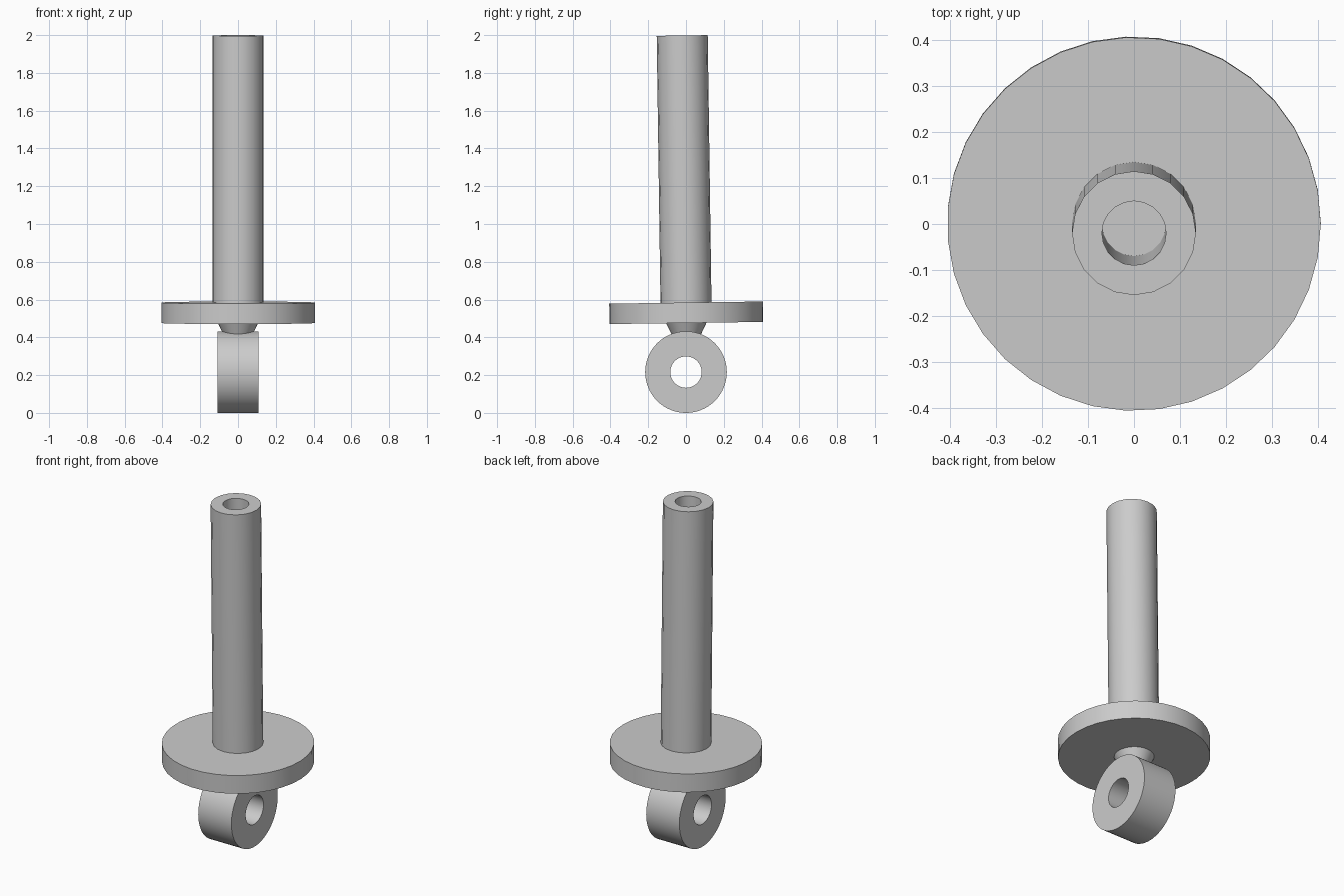
import bpy, math
from mathutils import Matrix

cube = bpy.data.objects.get("Cube")
if cube:
    bpy.data.objects.remove(cube, do_unlink=True)

grey = bpy.data.materials.new("plain_grey")
grey.use_nodes = True
colour = (0.6, 0.6, 0.6, 1)
grey.diffuse_color = colour
grey.node_tree.nodes["Principled BSDF"].inputs["Base Color"].default_value = colour


def lathe(name, profile, sides, matrix, closed=False):
    """Spin (radius, height) points about z; open profiles get end caps."""
    verts = [(r * math.cos(math.tau * i / sides), r * math.sin(math.tau * i / sides), z)
             for r, z in profile for i in range(sides)]
    rows = len(profile)
    faces = []
    for j in range(rows if closed else rows - 1):
        a, b = j * sides, (j + 1) % rows * sides
        for i in range(sides):
            k = (i + 1) % sides
            faces.append((a + i, a + k, b + k, b + i))
    if not closed:
        faces.append(tuple(reversed(range(sides))))
        faces.append(tuple(range((rows - 1) * sides, rows * sides)))
    mesh = bpy.data.meshes.new(name)
    mesh.from_pydata(verts, [], faces)
    mesh.transform(matrix)
    mesh.materials.append(grey)
    obj = bpy.data.objects.new(name, mesh)
    bpy.context.collection.objects.link(obj)
    bpy.ops.object.select_all(action="DESELECT")
    obj.select_set(True)
    bpy.context.view_layer.objects.active = obj
    bpy.ops.object.shade_smooth_by_angle(angle=math.radians(30))
    return obj


# The upper parts lean slightly forward about the top of the flange
lean = Matrix.Translation((0, 0, 0.584)) @ Matrix.Rotation(0.0141, 4, "X")

# Hollow shaft, open at the top and closed by the flange below
lathe("shaft", [(0.135, -0.01), (0.135, 1.414), (0.07, 1.414), (0.07, -0.01)],
      20, lean, closed=True)
lathe("flange", [(0.407, -0.108), (0.407, 0)], 35, lean)
lathe("neck", [(0.07, -0.184), (0.108, -0.106)], 32, lean)

# Ring with its bore running side to side
across = Matrix.Translation((0, 0, 0.216)) @ Matrix.Rotation(math.pi / 2, 4, "Y")
lathe("eye_ring", [(0.216, -0.108), (0.216, 0.108), (0.083, 0.108), (0.083, -0.108)],
      64, across, closed=True)
